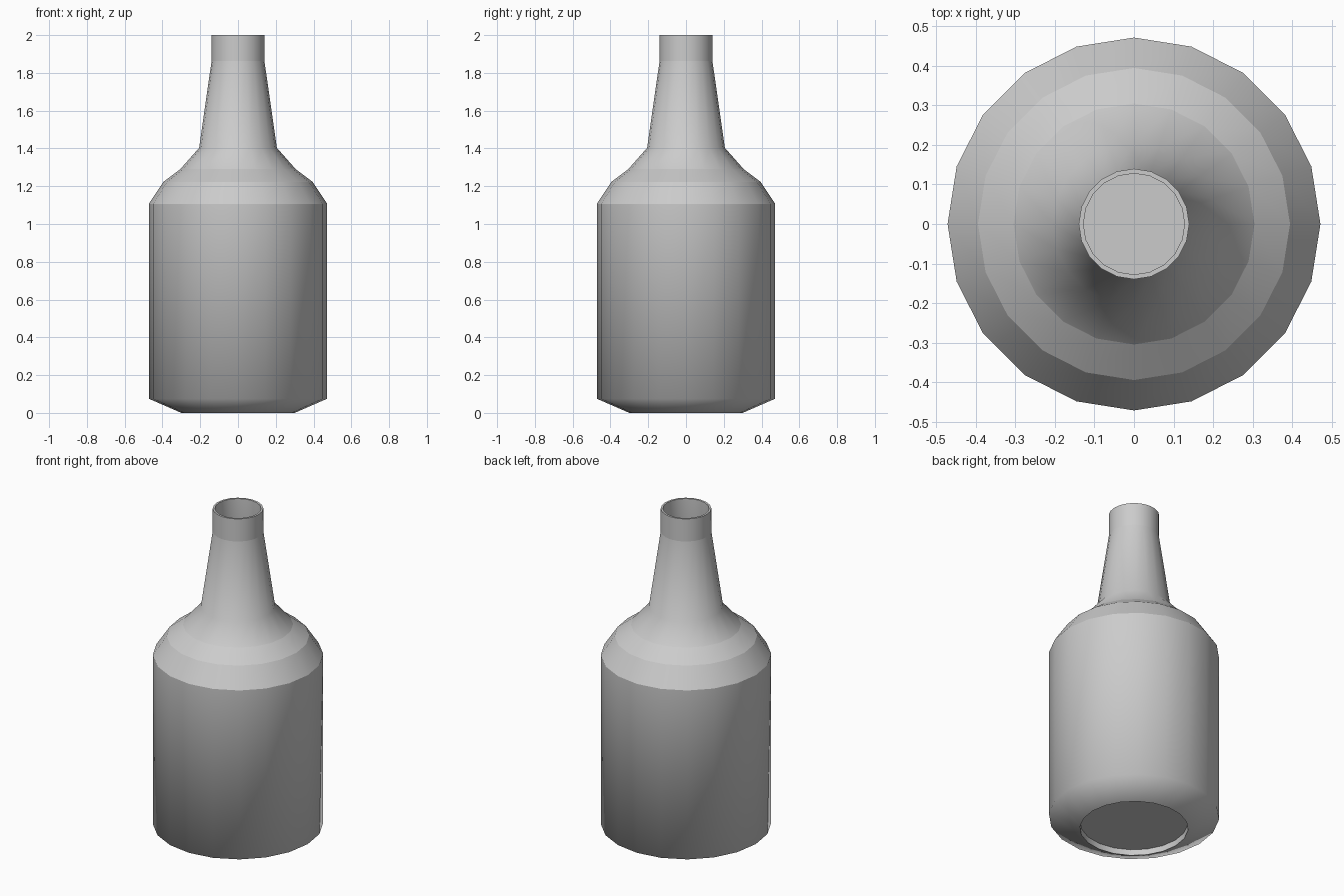
import bpy, bmesh
from math import cos, sin, tau

if "Cube" in bpy.data.objects:
    bpy.data.objects.remove(bpy.data.objects["Cube"])

SIDES = 20

# Profile as (radius, height, crease) from underside, up the outside, down the inside
profile = [
    (0.298, 0.035, True),   # recessed underside
    (0.300, 0.0, True),     # foot
    (0.472, 0.075, False),  # lower bevel
    (0.472, 1.107, True),   # top of body
    (0.395, 1.223, True),   # shoulder
    (0.305, 1.291, True),
    (0.206, 1.403, False),  # neck base
    (0.140, 1.862, True),   # lip base
    (0.140, 2.0, True),     # rim
    (0.128, 2.0, True),
    (0.128, 1.862, False),  # inner wall
    (0.194, 1.400, False),
    (0.296, 1.281, False),
    (0.386, 1.213, False),
    (0.460, 1.103, False),
    (0.460, 0.083, False),
    (0.298, 0.047, True),   # inner floor
]

bm = bmesh.new()
rings = [[bm.verts.new((r * cos(tau * i / SIDES), r * sin(tau * i / SIDES), z))
          for i in range(SIDES)] for r, z, _ in profile]

# Walls between neighbouring rings
for a, b in zip(rings, rings[1:]):
    for i in range(SIDES):
        j = (i + 1) % SIDES
        bm.faces.new((a[i], a[j], b[j], b[i]))

# Underside and inner floor discs
bm.faces.new(rings[0][::-1])
bm.faces.new(rings[-1])
bmesh.ops.recalc_face_normals(bm, faces=bm.faces[:])

# Smooth around the bottle, crisp at the creased rings
for f in bm.faces:
    f.smooth = True
for ring, (_, _, crease) in zip(rings, profile):
    if crease:
        for i in range(SIDES):
            bm.edges.get((ring[i], ring[(i + 1) % SIDES])).smooth = False

mesh = bpy.data.meshes.new("bottle")
bm.to_mesh(mesh)
bm.free()
bpy.context.collection.objects.link(bpy.data.objects.new("bottle", mesh))
